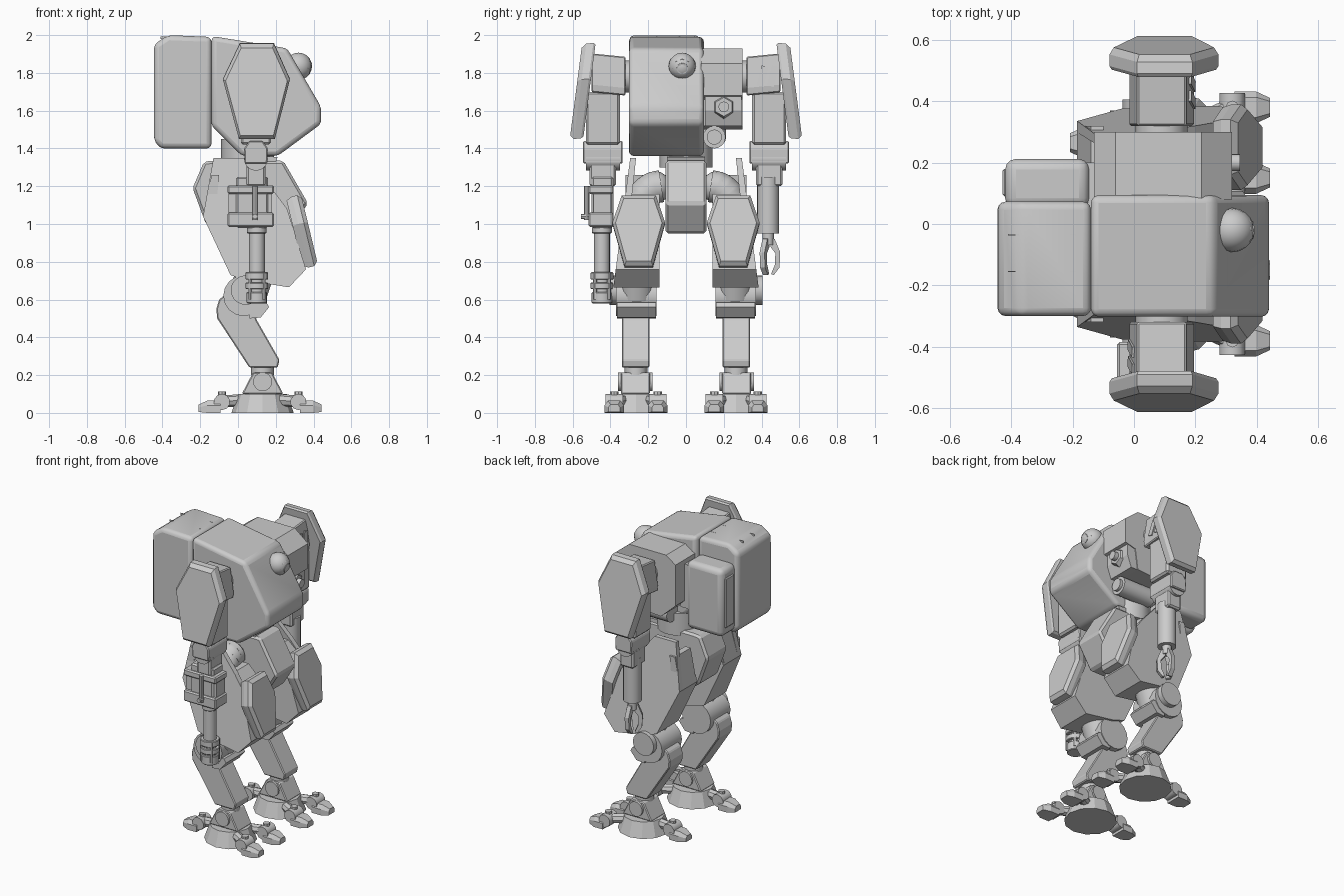
import bpy, bmesh, math
from mathutils import Vector, Matrix

if "Cube" in bpy.data.objects:
    bpy.data.objects.remove(bpy.data.objects["Cube"])

grey = bpy.data.materials.new("light grey")
grey.diffuse_color = (0.6, 0.6, 0.6, 1)
grey.use_nodes = True
grey.node_tree.nodes["Principled BSDF"].inputs["Base Color"].default_value = grey.diffuse_color


def finish(name, bm, bevel=0, segs=1, smooth=False):
    bmesh.ops.recalc_face_normals(bm, faces=bm.faces)
    me = bpy.data.meshes.new(name)
    bm.to_mesh(me)
    bm.free()
    me.materials.append(grey)
    ob = bpy.data.objects.new(name, me)
    bpy.context.collection.objects.link(ob)
    if bevel:
        m = ob.modifiers.new("bevel", 'BEVEL')
        m.width, m.segments, m.limit_method = bevel, segs, 'ANGLE'
    if smooth:
        bpy.ops.object.select_all(action='DESELECT')
        ob.select_set(True)
        bpy.context.view_layer.objects.active = ob
        bpy.ops.object.shade_smooth_by_angle(angle=math.radians(40))
    return ob


def loft(name, pts, layers, place, **kw):
    """Stack scaled copies of a profile; place(a, b, offset) gives the position."""
    ca = (min(p[0] for p in pts) + max(p[0] for p in pts)) / 2
    cb = (min(p[1] for p in pts) + max(p[1] for p in pts)) / 2
    bm = bmesh.new()
    rings = [[bm.verts.new(place(ca + (a - ca) * s, cb + (b - cb) * s, o)) for a, b in pts]
             for o, s in layers]
    n = len(pts)
    for r, q in zip(rings, rings[1:]):
        for i in range(n):
            bm.faces.new((r[i], r[(i + 1) % n], q[(i + 1) % n], q[i]))
    bm.faces.new(rings[0])
    bm.faces.new(rings[-1])
    return finish(name, bm, **kw)


def side(name, pts, y0, y1, **kw):
    """Side profile (x, z) extruded along y."""
    return loft(name, pts, [(y0, 1), (y1, 1)], lambda a, b, o: (a, o, b), **kw)


def box(name, x, y, z, **kw):
    return side(name, [(x[0], z[0]), (x[1], z[0]), (x[1], z[1]), (x[0], z[1])], y[0], y[1], **kw)


def rod(name, p, q, r, r2=None, n=16, smooth=True, bevel=0):
    p, q = Vector(p), Vector(q)
    d = q - p
    bm = bmesh.new()
    mat = Matrix.Translation((p + q) / 2) @ d.to_track_quat('Z', 'Y').to_matrix().to_4x4()
    bmesh.ops.create_cone(bm, cap_ends=True, segments=n, radius1=r,
                          radius2=r if r2 is None else r2, depth=d.length, matrix=mat)
    return finish(name, bm, bevel=bevel, smooth=smooth)


def ball(name, c, r, n=20):
    bm = bmesh.new()
    bmesh.ops.create_uvsphere(bm, u_segments=n, v_segments=n // 2, radius=r,
                              matrix=Matrix.Translation(c))
    return finish(name, bm, smooth=True)


# Torso: large cockpit hull and smaller sensor side
side("cockpit", [(-.14, 1.995), (.26, 1.93), (.44, 1.62), (.44, 1.53), (.21, 1.36), (.02, 1.36),
                 (-.14, 1.52)], -.302, .094, bevel=.025, segs=3, smooth=True)
side("sensor_side_hull", [(-.13, 1.88), (-.06, 1.93), (.22, 1.93), (.32, 1.85), (.32, 1.68),
                          (.24, 1.66), (.22, 1.52), (-.02, 1.5), (-.13, 1.6)], .08, .30)
side("lens_housing", [(.1, 1.52), (.27, 1.52), (.3, 1.6), (.3, 1.68), (.1, 1.68)], .10, .295)
rod("lens_rim", (.28, .2, 1.62), (.315, .2, 1.62), .065, .05, n=6, smooth=False)
rod("lens", (.3, .2, 1.62), (.345, .2, 1.62), .028)
rod("chin_tube", (0, .15, 1.46), (.25, .15, 1.46), .06)
rod("chin_tube_tip", (.25, .15, 1.46), (.27, .15, 1.46), .04)

# Round sensor eye
ball("eye", (.32, -.02, 1.835), .072)
rod("eye_rim", (.33, -.02, 1.835), (.37, -.02, 1.825), .066, .05, n=8, smooth=False)
rod("eye_pupil", (.36, -.02, 1.828), (.386, -.02, 1.822), .03)

# Backpack
side("backpack", [(-.445, 1.44), (-.41, 1.40), (-.14, 1.40), (-.14, 1.99), (-.37, 2.0),
                  (-.445, 1.95)], -.30, .073, bevel=.035, segs=3, smooth=True)
box("backpack_side_pod", (-.42, -.145), (.05, .212), (1.42, 1.88), bevel=.035, segs=3, smooth=True)
box("pod_panel", (-.428, -.40), (.09, .18), (1.48, 1.82), bevel=.006)
box("pack_mount", (-.16, -.1), (-.25, .2), (1.55, 1.85))
for y in (-.155, -.035):
    box("pack_top_seam", (-.41, -.17), (y - .002, y + .002), (1.98, 1.993))

# Waist and pelvis
rod("waist", (.05, 0, 1.3), (.05, 0, 1.45), .14)
rod("waist_ring", (.06, 0, 1.335), (.06, 0, 1.362), .12, n=12)
side("pelvis", [(-.18, 1.33), (-.13, 1.335), (.24, 1.335), (.37, 1.11), (.27, .95), (-.1, .95),
                (-.17, 1.0), (-.24, 1.19)], -.108, .108, bevel=.014)
side("waist_step", [(.1, 1.33), (.2, 1.33), (.21, 1.355), (.1, 1.36)], -.1, .1)

leg_parts = {
    "shin": [(-.1, .60), (-.115, .55), (-.11, .50), (.06, .24), (.21, .24), (.22, .28), (.1, .49),
             (.06, .6), (-.04, .65)],
    "ankle_block": [(.02, .1), (.24, .1), (.18, .215), (.08, .215)],
    "knee_cap": [(.06, .5), (.12, .505), (.165, .56), (.15, .585), (.06, .58)],
}
plate = [(-.09, 1.145), (.09, 1.145), (.14, 1.0), (.075, .77), (-.075, .77), (-.14, 1.0)]

for s in (-1, 1):
    # Hip pipe bending down into the leg
    for i in range(5):
        t, u = i * math.pi / 10, (i + 1) * math.pi / 10
        a = (.06, s * (.13 + .11 * math.sin(t)), 1.09 + .11 * math.cos(t))
        b = (.06, s * (.13 + .11 * math.sin(u)), 1.09 + .11 * math.cos(u))
        rod("hip_pipe", a, b, .085)
        ball("hip_pipe_bend", b, .085, 16)

    # Thigh shell: core, tall outer plate leaning outwards
    loft("thigh_armor", [(-.185, 1.04), (-.14, 1.16), (.18, 1.16), (.26, 1.08), (.36, .76), (.27, .665),
                         (.05, .70), (-.04, .73)], [(0, 1), (1, 1)],
         lambda a, b, o: (a, s * (.14 + o * (.385 - .14 - (b - .66) * .13)), b))
    loft("thigh_side_plate", [(-.185, 1.04), (-.13, 1.35), (.03, 1.35), (.20, 1.16), (.26, 1.08), (.36, .76),
                              (.27, .665), (.05, .70), (-.04, .73)], [(0, 1), (1, 1)],
         lambda a, b, o: (a, s * (.34 - (b - .66) * .11 + o * (.045 - (b - .66) * .02)), b))
    side("thigh_rear_wall", [(-.185, 1.04), (-.14, 1.26), (-.1, 1.26), (-.12, 1.04)], s * .15, s * .32)

    # Hexagonal guard on the thigh front
    loft("thigh_guard", plate, [(-.03, .93), (0, 1), (.03, 1), (.05, .88)],
         lambda a, b, o: (.285 + (1.14 - b) * .24 + o, s * .25 + a, b + o * .24))
    box("guard_mount", (.2, .33), (s * .21, s * .29), (.86, 1.0))

    # Knee
    rod("knee_drum", (.03, s * .155, .62), (.03, s * .37, .62), .108)
    rod("knee_disc", (.04, s * .36, .65), (.04, s * .405, .65), .078, n=20)
    rod("lower_thigh", (.05, s * .26, .62), (.11, s * .26, .80), .1)
    side("knee_cap", leg_parts["knee_cap"], s * .16, s * .365)
    # Shin and ankle
    side("shin", leg_parts["shin"], s * .193, s * .34, bevel=.006)
    rod("ankle_pin", (.13, s * .178, .165), (.13, s * .36, .165), .05)
    rod("ankle_post", (.13, s * .265, .2), (.13, s * .265, .26), .06)
    side("ankle_block", leg_parts["ankle_block"], s * .19, s * .345, bevel=.006)

    # Foot disc and three two-jointed toes
    rod("foot_base", (.13, s * .265, 0), (.13, s * .265, .1), .165, .13, n=12, smooth=False)
    for dx, dy in ((.19, .115), (.19, -.115), (-.215, 0)):
        cx, cy = .13 + dx, s * .265 + dy
        k = 1 if dx > 0 else -1
        rod("toe_link", (.13 + dx * .35, s * .265 + dy * .5, .07), (cx, cy, .06), .032, n=8)
        rod("toe_knuckle", (cx, cy - .047, .058), (cx, cy + .047, .058), .043, n=10)
        rod("toe_bolt", (cx, cy, .07), (cx, cy, .112), .022, n=8)
        w = .06
        loft("toe_tip", [(-w * .86, .0), (w * .86, .0), (w * .86, .04), (w * .55, .065), (-w * .55, .065),
                         (-w * .86, .04)], [(0, 1), (.07, 1), (.115, .6)],
             lambda a, b, o: (cx + k * (o + .008), cy + a, b if o < .1 else b - .008))

    # Shoulder
    rod("shoulder_joint", (.09, s * .26, 1.78), (.09, s * .34, 1.78), .085)
    loft("shoulder_block", [(-.01, 1.68), (.19, 1.68), (.195, 1.72), (.17, 1.885), (.01, 1.885),
                            (-.015, 1.72)], [(.32, 1), (.50, 1)],
         lambda a, b, o: (a, s * o, b + (o - .32) * .1), bevel=.006)
    for y in (.375, .43):
        loft("shoulder_vent", [(0, 1.735), (.034, 1.725), (.06, 1.83), (.026, 1.84)],
             [(0, 1), (.009, 1)],
             lambda a, b, o: (.09 + s * (.101 - (b - 1.735) * .13 + o), s * (y + a), b))
    # Coffin-shaped shoulder shield leaning outwards
    loft("shoulder_shield", [(.01, 1.96), (.19, 1.96), (.275, 1.77), (.195, 1.455), (.005, 1.455),
                             (-.08, 1.77)], [(0, .96), (.012, 1), (.05, 1), (.072, .92)],
         lambda a, b, o: (a, s * (.478 + (1.96 - b) * .13 + o), b - o * .1))

    # Upper arm and elbow
    box("upper_arm", (.015, .175), (s * .35, s * .53), (1.42, 1.70), bevel=.012)
    side("elbow_yoke", [(.035, 1.32), (.155, 1.32), (.158, 1.40), (.13, 1.44), (.06, 1.44),
                        (.032, 1.40)], s * .335, s * .545, bevel=.006)
    rod("elbow_pin", (.095, s * .35, 1.345), (.095, s * .53, 1.345), .063)
    box("elbow_stem", (.045, .145), (s * .37, s * .51), (1.2, 1.345), bevel=.01)

# Gun forearm
gy = -.445
box("gun_body", (-.01, .16), (-.50, -.385), (.98, 1.25), bevel=.01)
box("gun_frame_top", (-.055, .19), (-.515, -.385), (1.16, 1.205), bevel=.008)
box("gun_frame_bottom", (-.055, .19), (-.515, -.385), (.985, 1.06), bevel=.008)
box("gun_rear_cell", (-.05, .02), (-.49, -.40), (1.05, 1.17))
box("gun_front_cell", (.12, .18), (-.49, -.40), (1.05, 1.17))
rod("gun_side_rod", (.09, -.525, 1.02), (.09, -.525, 1.2), .014, n=8)
rod("gun_knob", (.09, -.5, 1.04), (.09, -.555, 1.04), .014, n=8)
rod("barrel", (.1, gy, .585), (.1, gy, 1.0), .042)
for z0, z1, r in ((.58, .64, .054), (.655, .69, .06), (.705, .745, .06), (.95, .985, .052)):
    rod("barrel_ring", (.1, gy, z0), (.1, gy, z1), r, bevel=.004)
for a in range(4):
    t = a * math.pi / 2 + math.pi / 4
    px, py = .1 + .052 * math.cos(t), gy + .052 * math.sin(t)
    rod("barrel_rail", (px, py, .6), (px, py, .74), .01, n=6)

# Claw forearm
cy = .435
rod("claw_forearm", (.1, cy, .95), (.1, cy, 1.25), .058, n=20)
rod("claw_wrist", (.1, cy, .89), (.1, cy, .95), .03)
for a in range(3):
    t = a * math.tau / 3 + math.pi / 2
    c, n = math.cos(t), math.sin(t)
    loft("claw_finger", [(.01, .93), (.035, .92), (.064, .85), (.06, .77), (.03, .73), (.015, .735),
                         (.036, .785), (.038, .845), (.012, .88)], [(-.015, 1), (.015, 1)],
         lambda r, z, o: (.1 + r * c - o * n, cy + r * n + o * c, z))
